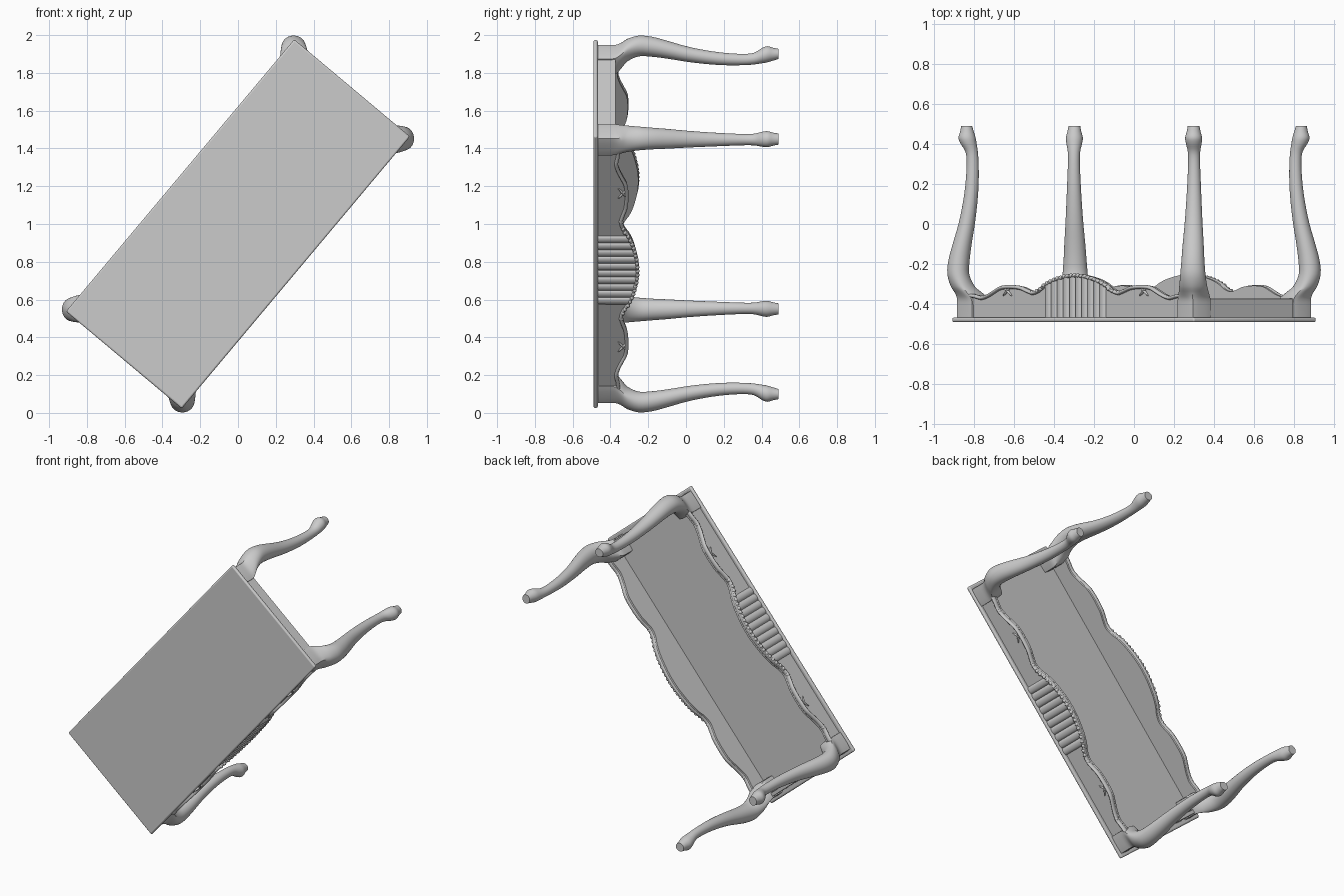
import bpy, bmesh
from math import sin, cos, pi, radians
from mathutils import Matrix, Vector

if "Cube" in bpy.data.objects:
    bpy.data.objects.remove(bpy.data.objects["Cube"])

# Table is modelled upside down (u long, v short, w towards the feet), then laid over
A = radians(50)
C, S = cos(A), sin(A)
PLACE = Matrix(((C, S, 0, 0), (0, 0, 1, 0), (S, -C, 0, 1), (0, 0, 0, 1)))


def finish(name, bm, mirror=(False, False), bevel=0, segs=3, angle=35):
    bmesh.ops.recalc_face_normals(bm, faces=bm.faces)
    me = bpy.data.meshes.new(name)
    bm.to_mesh(me)
    bm.free()
    ob = bpy.data.objects.new(name, me)
    bpy.context.collection.objects.link(ob)
    ob.matrix_world = PLACE
    if bevel:
        m = ob.modifiers.new("bevel", 'BEVEL')
        m.width, m.segments = bevel, segs
    if any(mirror):
        m = ob.modifiers.new("mirror", 'MIRROR')
        m.use_axis = (mirror[0], mirror[1], False)
        m.use_mirror_merge = False
    bpy.ops.object.select_all(action='DESELECT')
    ob.select_set(True)
    bpy.context.view_layer.objects.active = ob
    bpy.ops.object.shade_smooth_by_angle(angle=radians(angle))
    return ob


def box(bm, lo, hi):
    lo, hi = Vector(lo), Vector(hi)
    mat = Matrix.Translation((lo + hi) / 2) @ Matrix.Diagonal((*(hi - lo), 1))
    bmesh.ops.create_cube(bm, size=1, matrix=mat)


def loft(bm, rings):
    vs = [[bm.verts.new(p) for p in r] for r in rings]
    n = len(vs[0])
    for a, b in zip(vs, vs[1:]):
        for i in range(n):
            bm.faces.new((a[i], a[(i + 1) % n], b[(i + 1) % n], b[i]))
    bm.faces.new(vs[0][::-1])
    bm.faces.new(vs[-1])


def spline(keys, t):
    # Catmull-Rom through tuples, t in key units
    i = min(int(t), len(keys) - 2)
    f = t - i
    k = [keys[max(0, min(len(keys) - 1, i + j))] for j in (-1, 0, 1, 2)]
    return [0.5 * (2 * b + (c - a) * f + (2 * a - 5 * b + 4 * c - d) * f * f
                   + (3 * b - a - 3 * c + d) * f ** 3) for a, b, c, d in zip(*k)]


def blob(bm, loc, size, turn=0):
    mat = (Matrix.Translation(loc) @ Matrix.Rotation(turn, 4, 'Y')
           @ Matrix.Diagonal((*size, 1)))
    bmesh.ops.create_uvsphere(bm, u_segments=12, v_segments=8, radius=1, matrix=mat)


# Table top
bm = bmesh.new()
box(bm, (-.94, -.40, -.49), (.94, .40, -.467))
finish("table_top", bm, bevel=.009)

# Cabriole legs: (w, inner, outer, width, squareness exponent) along the corner diagonal
LEG = [(-.47, -.115, .048, .166, 1.1), (-.42, -.115, .048, .166, 1.1),
       (-.375, -.11, .048, .164, 1.15), (-.345, -.08, .058, .152, 1.4),
       (-.31, -.04, .08, .14, 1.7), (-.25, -.013, .097, .126, 2),
       (-.18, -.015, .091, .115, 2), (-.1, -.025, .07, .105, 2),
       (0, -.041, .041, .09, 2), (.1, -.053, .02, .078, 2),
       (.2, -.06, .006, .068, 2), (.3, -.06, 0, .06, 2), (.36, -.056, .006, .062, 2),
       (.40, -.05, .03, .078, 2), (.43, -.045, .041, .085, 2),
       (.46, -.036, .033, .07, 2), (.49, -.027, .027, .058, 2)]
bm = bmesh.new()
rings = []
for k in range((len(LEG) - 1) * 3 + 1):
    w, a, b, wid, p = spline(LEG, k / 3)
    ring = []
    for j in range(32):
        ca, sa = cos(j * pi / 16), sin(j * pi / 16)
        r = (abs(ca) ** p + abs(sa) ** p) ** (-1 / p)
        d = (a + b) / 2 + (b - a) / 2 * r * ca
        t = wid / 2 * r * sa
        ring.append((.881 + (d - t) * .7071, .351 + (d + t) * .7071, w))
    rings.append(ring)
loft(bm, rings)
finish("cabriole_legs", bm, (True, True))

# Scalloped edge shared by the long aprons and their moulding
EDGE = [(0, -.252), (.06, -.255), (.13, -.267), (.19, -.282), (.24, -.302), (.28, -.325),
        (.33, -.338), (.38, -.327), (.43, -.313), (.51, -.308), (.58, -.313), (.63, -.332),
        (.68, -.352), (.73, -.363), (.78, -.355), (.83, -.35)]
half = [spline(EDGE, k / 4) for k in range((len(EDGE) - 1) * 4 + 1)]
edge = [(-u, w) for u, w in half[:0:-1]] + [tuple(p) for p in half]


def edge_at(u):
    return min(half, key=lambda p: abs(p[0] - abs(u)))[1]


bm = bmesh.new()
loft(bm, [[(u, .352, -.468), (u, .378, -.468), (u, .378, w), (u, .352, w)] for u, w in edge])
finish("long_aprons", bm, (False, True))

bm = bmesh.new()
loft(bm, [[(u, .378 + .016 * cos(j * pi / 5), w - .006 + .010 * sin(j * pi / 5))
           for j in range(10)] for u, w in edge])
finish("apron_moulding", bm, (False, True), angle=60)

# Plain short aprons
bm = bmesh.new()
box(bm, (.885, -.28, -.468), (.91, .28, -.372))
finish("end_aprons", bm, (True, False), bevel=.002, segs=1)

# Fluted centre panel
bm = bmesh.new()
N, HALF = 10, .235
step = 2 * HALF / N
for i in range(N):
    uc = -HALF + (i + .5) * step
    sec = [(uc + step / 2 * cos(j * pi / 8), .378 + .014 * sin(j * pi / 8)) for j in range(9)]
    loft(bm, [[(u, v, -.468) for u, v in sec], [(u, v, edge_at(u) - .006) for u, v in sec]])
finish("fluted_panels", bm, (False, True))

# Beading along the centre arch
bm = bmesh.new()
for i in range(-11, 12):
    u = i * .0265
    blob(bm, (u, .388, edge_at(u) - .004), (.012, .011, .010))
finish("arch_beading", bm, (False, True), angle=60)

# Crossed leaf carvings and small scrolls
bm = bmesh.new()
for t in (-.65, .65):
    blob(bm, (.53, .38, -.333), (.045, .009, .006), t)
blob(bm, (.335, .382, -.343), (.014, .012, .012))
blob(bm, (.72, .382, -.366), (.012, .010, .010))
finish("leaf_carvings", bm, (True, True), angle=60)
